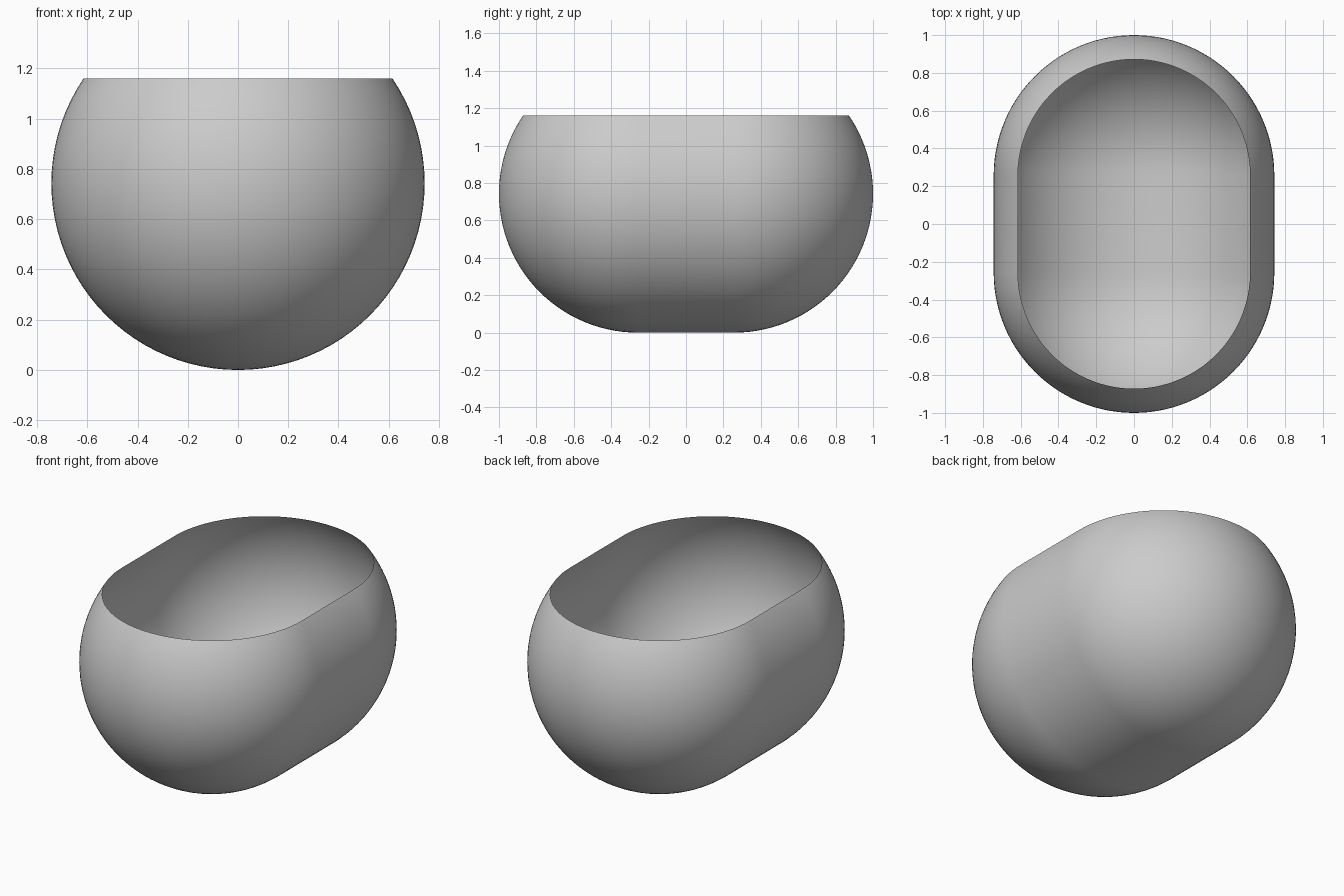
import bpy
import bmesh
from math import cos, sin, pi
from mathutils import Vector

cube = bpy.data.objects.get("Cube")
if cube:
    bpy.data.objects.remove(cube, do_unlink=True)

RADIUS = 0.743
HALF_LENGTH = 1 - RADIUS   # half of the straight middle section
RIM = 1.16
ARC_STEPS = 28
SIDES = 96

grey = bpy.data.materials.new("plain grey")
grey.use_nodes = True
colour = (0.6, 0.6, 0.6, 1)
grey.diffuse_color = colour
grey.node_tree.nodes["Principled BSDF"].inputs["Base Color"].default_value = colour

# Capsule profile: quarter arc, straight middle, quarter arc
arc = [(RADIUS * sin(a), HALF_LENGTH + RADIUS * cos(a))
       for a in (pi / 2 * i / ARC_STEPS for i in range(ARC_STEPS + 1))]
profile = arc + [(r, -y) for r, y in reversed(arc)]

# Spin the profile around the long axis
bm = bmesh.new()
verts = [bm.verts.new((0, y, RADIUS - r)) for r, y in profile]
edges = [bm.edges.new(pair) for pair in zip(verts, verts[1:])]
bmesh.ops.spin(bm, geom=verts + edges, cent=(0, 0, RADIUS), axis=(0, 1, 0),
               angle=2 * pi, steps=SIDES, use_merge=True)
bmesh.ops.remove_doubles(bm, verts=bm.verts, dist=0.0005)
bmesh.ops.recalc_face_normals(bm, faces=bm.faces)

# Slice off the top to leave a thin open shell
bmesh.ops.bisect_plane(bm, geom=bm.verts[:] + bm.edges[:] + bm.faces[:],
                       plane_co=Vector((0, 0, RIM)), plane_no=Vector((0, 0, 1)),
                       clear_outer=True)
for face in bm.faces:
    face.smooth = True

mesh = bpy.data.meshes.new("bowl_shell")
bm.to_mesh(mesh)
bm.free()
mesh.materials.append(grey)
bowl = bpy.data.objects.new("bowl_shell", mesh)
bpy.context.collection.objects.link(bowl)
